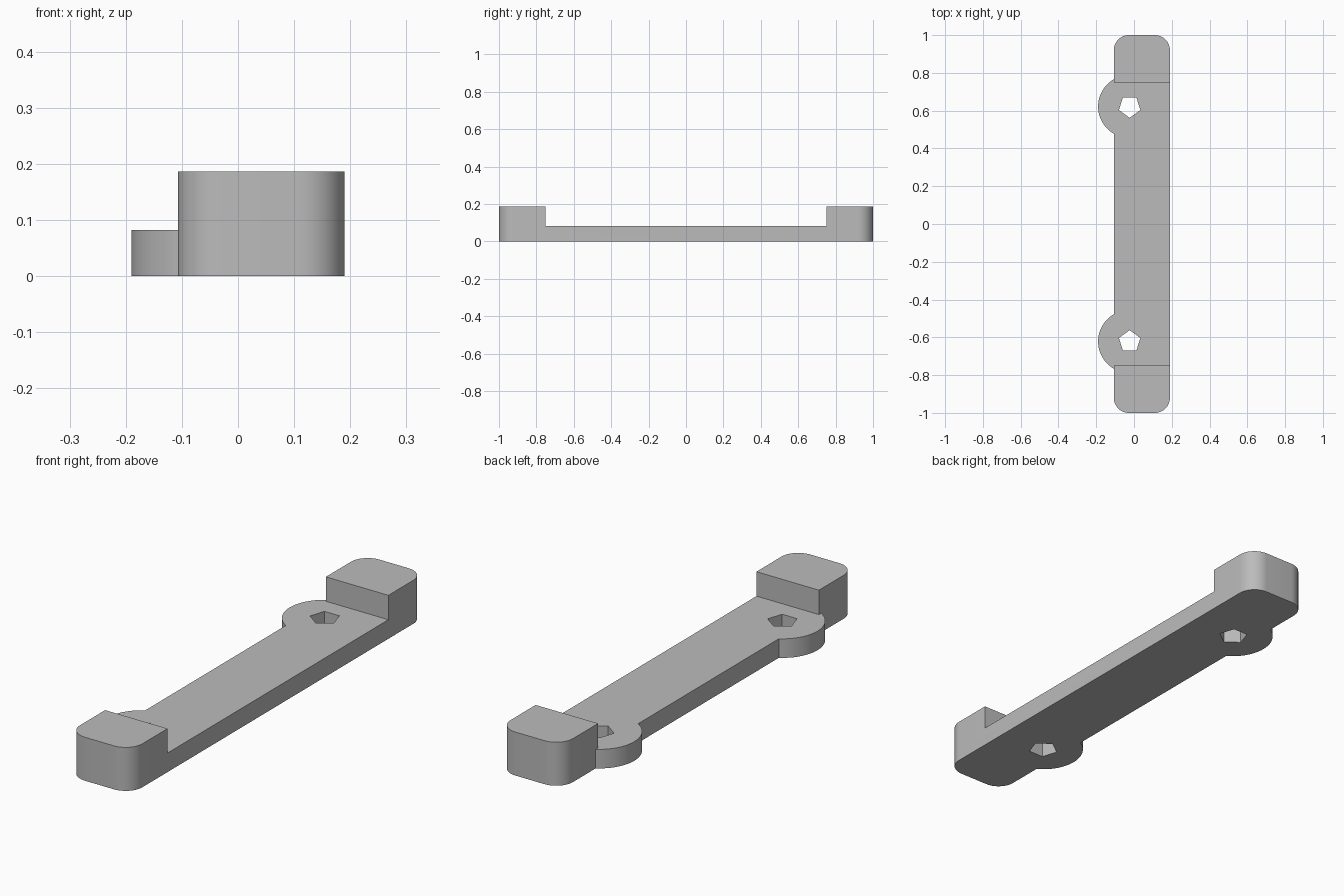
import bpy, bmesh
from math import sin, cos, pi, radians

if "Cube" in bpy.data.objects:
    bpy.data.objects.remove(bpy.data.objects["Cube"], do_unlink=True)

grey = bpy.data.materials.new("plain grey")
grey.use_nodes = True
grey.diffuse_color = (0.5, 0.5, 0.5, 1)
grey.node_tree.nodes["Principled BSDF"].inputs["Base Color"].default_value = (0.5, 0.5, 0.5, 1)

LEFT, RIGHT = 0.19, -0.107      # bar sides
STEP, HEIGHT = 0.082, 0.187     # strip and end block heights
PAD_Y, CORNER = 0.75, 0.08      # inner face of end blocks, corner radius
EAR_X, EAR_Y, EAR_R, HOLE_R = -0.023, 0.622, 0.167, 0.06


def arc(cx, cy, r, start, sweep, steps):
    return [(cx + r * cos(start + sweep * i / steps),
             cy + r * sin(start + sweep * i / steps)) for i in range(steps + 1)]


def prism(name, outline, z0, z1):
    """Extrude a counter-clockwise plan outline from z0 to z1."""
    bm = bmesh.new()
    face = bm.faces.new([bm.verts.new((x, y, z0)) for x, y in outline])
    top = bmesh.ops.extrude_face_region(bm, geom=[face])["geom"]
    bmesh.ops.translate(bm, vec=(0, 0, z1 - z0),
                        verts=[v for v in top if isinstance(v, bmesh.types.BMVert)])
    bmesh.ops.recalc_face_normals(bm, faces=bm.faces)
    mesh = bpy.data.meshes.new(name)
    bm.to_mesh(mesh)
    bm.free()
    mesh.materials.append(grey)
    obj = bpy.data.objects.new(name, mesh)
    bpy.context.collection.objects.link(obj)
    return obj


def combine(target, other, operation):
    bpy.context.view_layer.objects.active = target
    mod = target.modifiers.new(operation.lower(), "BOOLEAN")
    mod.object, mod.operation, mod.solver = other, operation, "EXACT"
    bpy.ops.object.modifier_apply(modifier=mod.name)
    bpy.data.objects.remove(other, do_unlink=True)


# Full-height bar with rounded plan corners
outline = []
for i, (x, y) in enumerate([(LEFT - CORNER, 1 - CORNER), (RIGHT + CORNER, 1 - CORNER),
                            (RIGHT + CORNER, CORNER - 1), (LEFT - CORNER, CORNER - 1)]):
    outline += arc(x, y, CORNER, i * pi / 2, pi / 2, 12)
bracket = prism("mounting_bracket", outline, 0, HEIGHT)

# Recess between the two end blocks
recess = [(-1, -PAD_Y), (1, -PAD_Y), (1, PAD_Y), (-1, PAD_Y)]
combine(bracket, prism("recess_cutter", recess, STEP, 1), "DIFFERENCE")

# Round screw ears with five-sided holes, mirrored end to end
for side in (1, -1):
    ear = arc(EAR_X, side * EAR_Y, EAR_R, 0, 2 * pi, 64)[:-1]
    combine(bracket, prism("screw_ear", ear, 0, STEP), "UNION")
for side in (1, -1):
    hole = arc(EAR_X, side * EAR_Y, HOLE_R, -side * pi / 2, 2 * pi, 5)[:-1]
    combine(bracket, prism("hole_cutter", hole, -1, STEP + 0.05), "DIFFERENCE")
    # restore the end block where the ear passes beneath it is not needed: holes stay clear

bpy.ops.object.select_all(action="DESELECT")
bracket.select_set(True)
bpy.context.view_layer.objects.active = bracket
bpy.ops.object.shade_smooth_by_angle(angle=radians(30))
